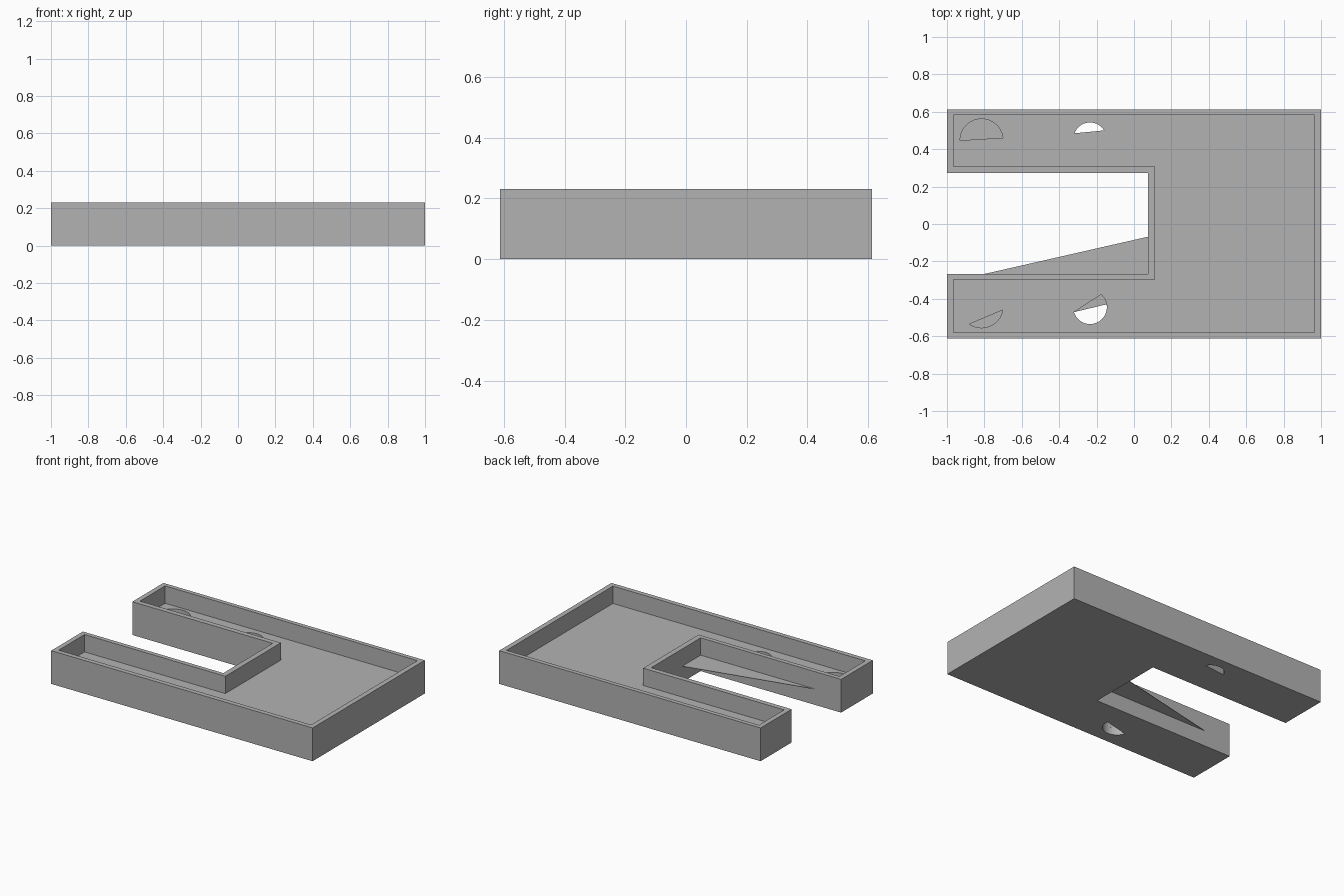
import bpy, bmesh
from math import sin, cos, radians

cube = bpy.data.objects.get("Cube")
if cube:
    bpy.data.objects.remove(cube, do_unlink=True)

HEIGHT, FLOOR, SKIN = 0.23, 0.11, 0.01

grey = bpy.data.materials.new("plain grey")
grey.use_nodes = True
colour = (0.45, 0.45, 0.45, 1)
grey.diffuse_color = colour
grey.node_tree.nodes["Principled BSDF"].inputs["Base Color"].default_value = colour


def prism(name, outline, z0, z1):
    """Extrude a flat outline from z0 to z1."""
    bm = bmesh.new()
    face = bm.faces.new([bm.verts.new((x, y, z0)) for x, y in outline])
    up = bmesh.ops.extrude_face_region(bm, geom=[face])["geom"]
    for v in up:
        if isinstance(v, bmesh.types.BMVert):
            v.co.z = z1
    bmesh.ops.recalc_face_normals(bm, faces=bm.faces)
    mesh = bpy.data.meshes.new(name)
    bm.to_mesh(mesh)
    bm.free()
    mesh.materials.append(grey)
    obj = bpy.data.objects.new(name, mesh)
    bpy.context.collection.objects.link(obj)
    return obj


def u_shape(left, right, front, back, slot_end, slot_front, slot_back):
    return [(left, front), (right, front), (right, back), (left, back),
            (left, slot_back), (slot_end, slot_back),
            (slot_end, slot_front), (left, slot_front)]


def segment(cx, cy, r, start, end, steps=20):
    """Part of a circle closed by a straight chord."""
    angles = [radians(start + (end - start) * i / steps) for i in range(steps + 1)]
    return [(cx + r * cos(a), cy + r * sin(a)) for a in angles]


def cut(target, cutter):
    cutter.hide_render = True
    mod = target.modifiers.new("cut", "BOOLEAN")
    mod.operation, mod.solver, mod.object = "DIFFERENCE", "EXACT", cutter
    bpy.ops.object.select_all(action="DESELECT")
    bpy.context.view_layer.objects.active = target
    target.select_set(True)
    bpy.ops.object.modifier_apply(modifier=mod.name)
    bpy.data.objects.remove(cutter, do_unlink=True)


# U-shaped tray with a raised rim
tray = prism("tray", u_shape(-1, 1, -0.613, 0.613, 0.075, -0.267, 0.273), 0, HEIGHT)
cut(tray, prism("tray_cavity",
                u_shape(-0.966, 0.965, -0.58, 0.583, 0.112, -0.298, 0.308),
                FLOOR, HEIGHT + 0.1))

# Blind pockets near the leg ends
cut(tray, prism("back_pocket", segment(-0.815, 0.447, 0.115, 7, 180), SKIN, HEIGHT))
cut(tray, prism("front_pocket", segment(-0.815, -0.44, 0.115, 236, 350), SKIN, HEIGHT))

# Through holes in the legs
cut(tray, prism("back_hole", segment(-0.235, 0.455, 0.088, 31, 160), -0.1, HEIGHT))
cut(tray, prism("front_hole_upper", segment(-0.235, -0.445, 0.09, 197, 409), SKIN, HEIGHT))
cut(tray, prism("front_hole_lower", segment(-0.235, -0.445, 0.09, 197, 370), -0.1, 0.05))

# Thin triangular web across the slot corner, level with the floor
prism("slot_web", [(-0.8, -0.267), (0.075, -0.267), (0.075, -0.068)], FLOOR - 0.003, FLOOR)
